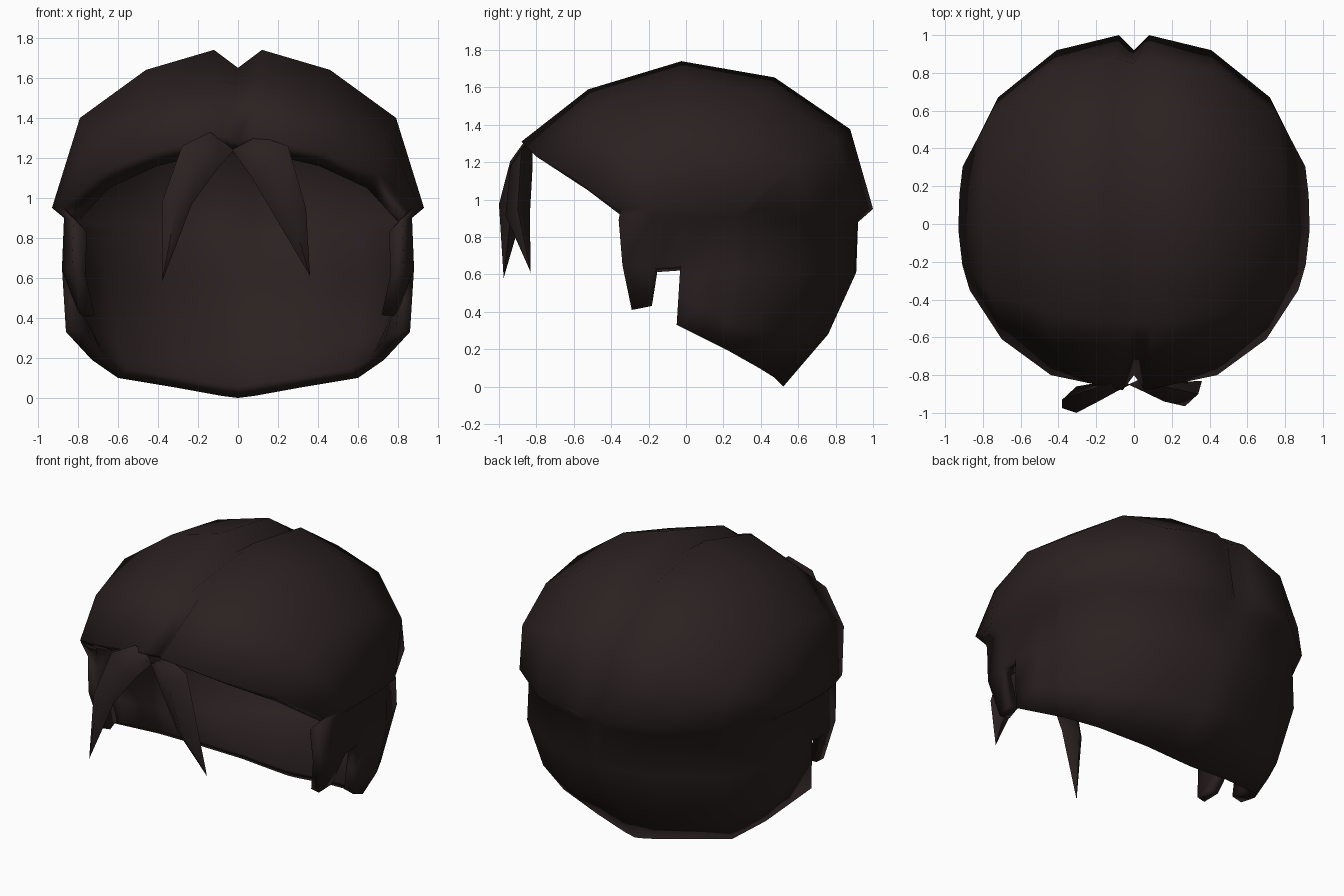
import bpy
import bmesh
from mathutils import Vector

if "Cube" in bpy.data.objects:
    bpy.data.objects.remove(bpy.data.objects["Cube"])

hair = bpy.data.materials.new("dark_brown_hair")
hair.use_nodes = True
colour = (0.024, 0.015, 0.015, 1)
hair.diffuse_color = colour
bsdf = next(n for n in hair.node_tree.nodes if n.type == "BSDF_PRINCIPLED")
bsdf.inputs["Base Color"].default_value = colour
bsdf.inputs["Roughness"].default_value = 0.8


def finish(name, bm, angle):
    """Turn a bmesh into a smooth-shaded hair object."""
    bmesh.ops.recalc_face_normals(bm, faces=bm.faces)
    mesh = bpy.data.meshes.new(name)
    bm.to_mesh(mesh)
    bm.free()
    mesh.materials.append(hair)
    obj = bpy.data.objects.new(name, mesh)
    bpy.context.collection.objects.link(obj)
    bpy.ops.object.select_all(action="DESELECT")
    obj.select_set(True)
    bpy.context.view_layer.objects.active = obj
    bpy.ops.object.shade_smooth_by_angle(angle=angle)


def skin(bm, columns):
    """Fill a grid of point columns with quads."""
    grid = [[bm.verts.new(p) for p in col] for col in columns]
    for a, b in zip(grid, grid[1:]):
        for i in range(min(len(a), len(b)) - 1):
            bm.faces.new((a[i], b[i], b[i + 1], a[i + 1]))


def flip(col):
    return [(-x, y, z) for x, y, z in col]


def both_sides(half):
    """Columns from the centre outwards become a full symmetric set."""
    return [flip(c) for c in reversed(half[1:])] + half


# Crown: front-to-back arcs
ALONG = (0, 0.19, 0.455, 0.72, 0.935, 1)
HEIGHT = (0, 0.65, 1, 0.89, 0.54, 0)


def arc(x_mid, x_front, x_back, y_front, y_back, z_front, z_top):
    points = []
    for i, (t, h) in enumerate(zip(ALONG, HEIGHT)):
        x_end, z_end = (x_front, z_front) if i < 3 else (x_back, 0.95)
        points.append((x_end + (x_mid - x_end) * h,
                       y_front + (y_back - y_front) * t,
                       z_end + (z_top - z_end) * h))
    return points


# Sunken parting, deepest on top and at the two rims
parting = [(0, -0.8, 1.28), (0, -0.5, 1.57), (0, -0.03, 1.65),
           (0, 0.45, 1.58), (0, 0.85, 1.36), (0, 0.92, 0.95)]
crown = [
    parting,
    arc(0.12, 0.06, 0.08, -0.88, 1.0, 1.31, 1.74),
    arc(0.46, 0.44, 0.41, -0.8, 0.92, 1.23, 1.64),
    arc(0.79, 0.7, 0.72, -0.61, 0.67, 1.12, 1.4),
    arc(0.93, 0.87, 0.88, -0.35, 0.35, 0.95, 0.95),
]
side_rim = crown[-1]

# Back hair: tucks in under the crown rim and tapers to the nape
nape = [
    [(0, 0.91, 0.88), (0, 0.91, 0.61), (0, 0.76, 0.28), (0, 0.52, 0)],
    [(0.08, 0.92, 0.88), (0.08, 0.9, 0.61), (0.08, 0.75, 0.28), (0.08, 0.51, 0.01)],
    [(0.38, 0.86, 0.89), (0.38, 0.83, 0.61), (0.33, 0.7, 0.27), (0.3, 0.47, 0.05)],
    [(0.68, 0.63, 0.9), (0.7, 0.62, 0.61), (0.67, 0.5, 0.28), (0.6, 0.39, 0.1)],
]
back = [[arc_points[-1]] + col for arc_points, col in zip(crown, nape)]
behind_ear = [(0.83, 0.33, 0.9), (0.84, 0.32, 0.62), (0.8, 0.27, 0.33), (0.73, 0.23, 0.19)]
ear = [(0.87, -0.03, 0.9), (0.88, -0.03, 0.65), (0.87, -0.04, 0.49), (0.86, -0.05, 0.33)]
for row, t in ((5, 0), (4, 0.13), (3, 0.5), (2, 1)):
    between = [tuple(Vector(p).lerp(Vector(q), t)) for p, q in zip(behind_ear, ear)]
    back.append([side_rim[row]] + between)

# Sideburns: a short bridge with one hanging prong
sideburn = [
    [side_rim[2]] + ear[:2],
    [side_rim[1], (0.87, -0.18, 0.9), (0.88, -0.16, 0.64), (0.8, -0.19, 0.43)],
    [side_rim[0], (0.82, -0.36, 0.89), (0.83, -0.34, 0.65), (0.78, -0.29, 0.41)],
]

# Join the outer surface, then add the inner wall and its edges
bm = bmesh.new()
for columns in (both_sides(crown), both_sides(back), sideburn, [flip(c) for c in sideburn]):
    skin(bm, columns)
bmesh.ops.remove_doubles(bm, verts=bm.verts[:], dist=0.002)
inner = bmesh.ops.extrude_face_region(bm, geom=bm.faces[:], use_keep_orig=True)
for v in inner["geom"]:
    if isinstance(v, bmesh.types.BMVert):
        x, y, z = v.co
        depth = 0.92 if y > 0 else 0.86 if z > 0.94 else 0.96
        v.co = Vector((x * 0.92, y * depth, z + 0.06 - 0.13 * min(z / 0.95, 1)))
finish("hair_cap", bm, 2.0)


# Forelocks: diamond sections narrowing to a point
def forelock(name, sections, tip):
    bm = bmesh.new()
    rings = []
    for x1, z1, x2, z2, y, depth in sections:
        mx, mz = (x1 + x2) / 2, (z1 + z2) / 2
        ring = [(x1, y, z1), (mx, y - depth, mz), (x2, y, z2), (mx, y + depth, mz)]
        rings.append([bm.verts.new(p) for p in ring])
    end = bm.verts.new(tip)
    bm.faces.new(rings[0])
    for i in range(4):
        j = (i + 1) % 4
        for a, b in zip(rings, rings[1:]):
            bm.faces.new((a[i], a[j], b[j], b[i]))
        bm.faces.new((rings[-1][i], rings[-1][j], end))
    finish(name, bm, 1.2)


forelock("right_forelock", [
    (-0.14, 1.33, -0.02, 1.24, -0.85, 0.03),
    (-0.28, 1.26, -0.1, 1.15, -0.89, 0.05),
    (-0.38, 0.98, -0.23, 0.97, -0.93, 0.07),
], (-0.38, -0.975, 0.58))
forelock("left_forelock", [
    (0.1, 1.31, -0.03, 1.24, -0.85, 0.03),
    (0.25, 1.26, 0.07, 1.1, -0.88, 0.06),
    (0.34, 0.95, 0.2, 0.88, -0.9, 0.065),
], (0.36, -0.83, 0.61))
